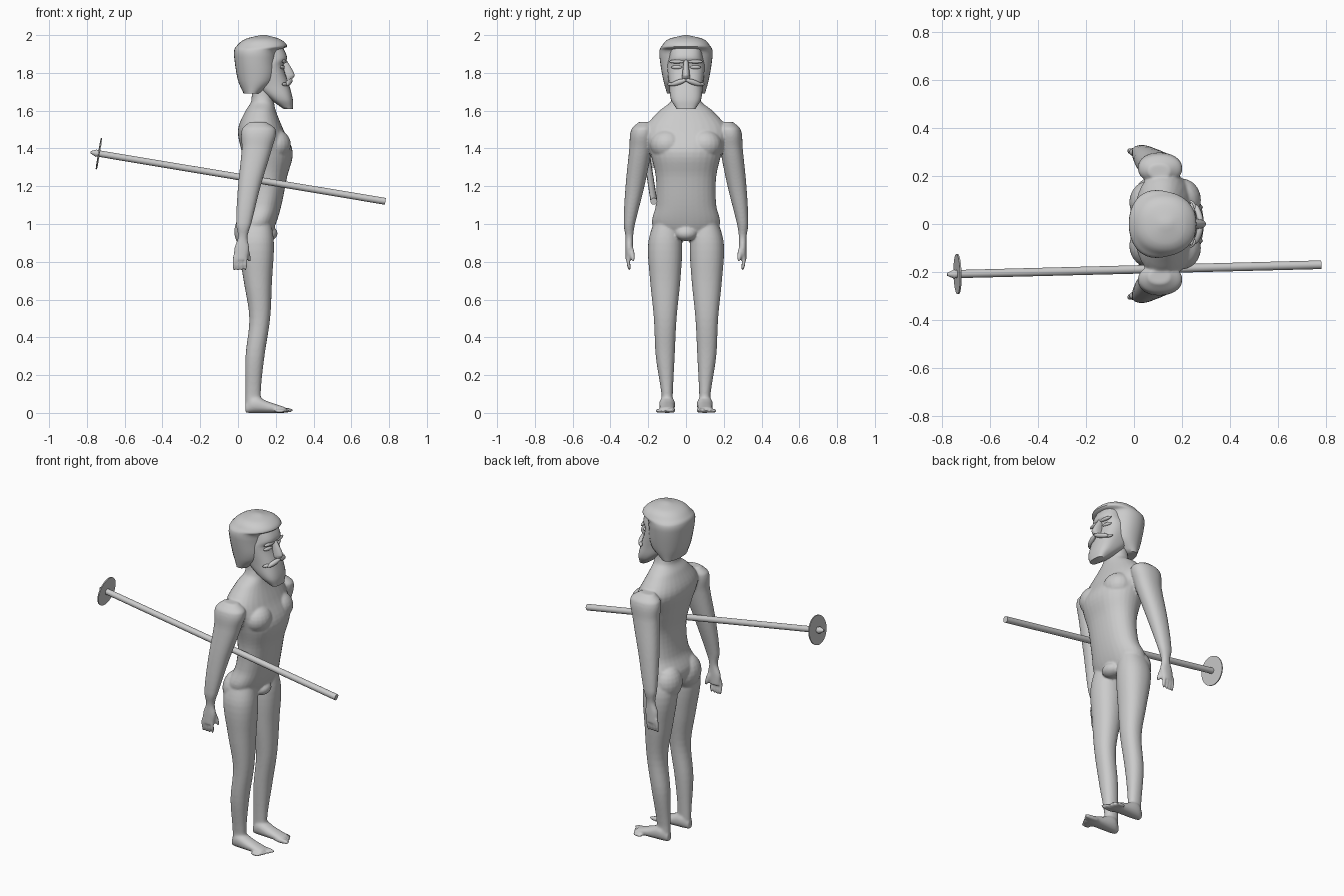
import bpy
import bmesh
from math import cos, sin, tau, radians
from mathutils import Matrix, Vector

cube = bpy.data.objects.get("Cube")
if cube:
    bpy.data.objects.remove(cube, do_unlink=True)

grey_colour = (.6, .6, .6, 1)
grey = bpy.data.materials.new("plain grey")
grey.use_nodes = True
grey.diffuse_color = grey_colour
grey.node_tree.nodes["Principled BSDF"].inputs["Base Color"].default_value = grey_colour


def flow(sections, steps=5):
    """Yield evenly spaced sections on a smooth curve through the given ones."""
    points = [Vector(section) for section in sections]
    slopes = []
    for i in range(len(points)):
        before = points[max(i - 1, 0)]
        after = points[min(i + 1, len(points) - 1)]
        slopes.append((after - before) / (after[0] - before[0]))
    for i in range(len(points) - 1):
        span = points[i + 1] - points[i]
        leave = slopes[i] * span[0] - span
        arrive = slopes[i + 1] * span[0] - span
        for step in range(steps):
            u = step / steps
            yield points[i] + span * u + u * (1 - u) * ((1 - u) * leave - u * arrive)
    yield points[-1]


def loft(bm, sections, side=1, lengthwise=False, power=2.2, sides=32):
    """Skin sections: position, back, front, half width, sideways centre.

    Lengthwise lofts run along x, with bottom and top in place of back and front."""
    rings = []
    for position, low, high, half, centre in flow(sections):
        ring = []
        for i in range(sides):
            c, s = cos(tau * i / sides), sin(tau * i / sides)
            # rounded-box cross-section
            k = (abs(c) ** power + abs(s) ** power) ** (-1 / power)
            depth = (low + high + c * k * (high - low)) / 2
            across = side * (centre + s * k * half)
            point = (position, across, depth) if lengthwise else (depth, across, position)
            ring.append(bm.verts.new(point))
        rings.append(ring)
    for ring, following in zip(rings, rings[1:]):
        for i in range(sides):
            bm.faces.new((ring[i - 1], ring[i], following[i], following[i - 1]))
    bm.faces.new(rings[0])
    bm.faces.new(rings[-1])


def centred(sections, centre=0):
    return [(*section, centre) for section in sections]


def ball(bm, placement, radii):
    bmesh.ops.create_uvsphere(bm, u_segments=20, v_segments=12, radius=1,
                              matrix=placement @ Matrix.Diagonal((*radii, 1)))


def aim(start, end):
    """Placement midway between two points with z along the line, and its length."""
    start, end = Vector(start), Vector(end)
    line = end - start
    turn = line.to_track_quat("Z", "Y").to_matrix().to_4x4()
    return Matrix.Translation((start + end) / 2) @ turn, line.length


def digit(bm, start, end, radius):
    """Rounded finger shape."""
    placement, length = aim(start, end)
    ball(bm, placement, (radius, radius, length / 2 + radius))


def rod(bm, start, end, start_radius, end_radius):
    placement, length = aim(start, end)
    bmesh.ops.create_cone(bm, cap_ends=True, segments=32, radius1=start_radius,
                          radius2=end_radius, depth=length, matrix=placement)


def finish(name, bm, angle=50):
    bmesh.ops.recalc_face_normals(bm, faces=bm.faces)
    mesh = bpy.data.meshes.new(name)
    bm.to_mesh(mesh)
    bm.free()
    mesh.materials.append(grey)
    obj = bpy.data.objects.new(name, mesh)
    bpy.context.collection.objects.link(obj)
    bpy.ops.object.select_all(action="DESELECT")
    obj.select_set(True)
    bpy.context.view_layer.objects.active = obj
    bpy.ops.object.shade_smooth_by_angle(angle=radians(angle))
    return obj


# Torso and neck
body = bmesh.new()
loft(body, centred([
    (.92, .03, .16, .13), (1, 0, .2, .18), (1.1, .04, .23, .16),
    (1.25, .05, .26, .16), (1.38, .02, .29, .19), (1.5, 0, .24, .22),
    (1.6, .04, .2, .14), (1.65, .07, .19, .08), (1.76, .07, .18, .07)]))
ball(body, Matrix.Translation((.16, 0, .95)), (.05, .06, .04))

for side in (1, -1):
    # Chest and buttock
    ball(body, Matrix.Translation((.2, side * .1, 1.42)), (.08, .09, .08))
    ball(body, Matrix.Translation((.06, side * .09, .96)), (.08, .09, .1))
    # Leg
    loft(body, [
        (1.04, .02, .17, .06, .1), (.9, 0, .19, .09, .11), (.7, .03, .18, .08, .11),
        (.5, .06, .17, .06, .11), (.3, .04, .14, .05, .11), (.1, .04, .12, .03, .1),
        (.04, .04, .13, .03, .1)], side)
    # Foot and toes, shortening outward
    loft(body, centred([
        (.04, 0, .05, .02), (.08, 0, .09, .04), (.16, 0, .06, .04), (.25, 0, .03, .04)],
        centre=.1), side, lengthwise=True)
    for i in range(5):
        across = side * (.07 + .02 * i)
        radius = .014 - .001 * i
        digit(body, (.2, across, radius), (.28 - .01 * i, across, radius), radius)
    # Arm and palm
    loft(body, [
        (1.54, .06, .15, .03, .22), (1.5, .02, .2, .06, .23), (1.4, .02, .18, .06, .24),
        (1.2, 0, .12, .05, .27), (1, -.01, .07, .03, .3), (.93, 0, .05, .02, .3),
        (.87, -.02, .06, .02, .3), (.81, -.02, .05, .02, .3)], side)
    # Fingers and thumb
    for i in range(4):
        along_palm = .02 * i - .02
        digit(body, (along_palm, side * .31, .83), (along_palm, side * .3, .76), .01)
    digit(body, (.04, side * .29, .88), (.06, side * .28, .81), .013)

skin = finish("body", body)
remesh = skin.modifiers.new("Blend", "REMESH")
remesh.mode = "VOXEL"
remesh.voxel_size = .006
remesh.use_smooth_shade = True
soften = skin.modifiers.new("Soften", "SMOOTH")
soften.factor = .5
soften.iterations = 6

# Face with bearded chin
face = bmesh.new()
loft(face, centred([
    (1.61, .24, .29, .05), (1.66, .17, .29, .08), (1.74, .08, .27, .09),
    (1.84, .05, .24, .1), (1.88, .05, .26, .09), (1.95, .07, .23, .08)]), power=2.7)
finish("face", face)

# Nose
nose = bmesh.new()
loft(nose, centred([(1.77, .22, .29, .02), (1.79, .22, .3, .02), (1.88, .22, .25, .01)]))
finish("nose", nose)

# Closed eyes, brows and moustache, mirrored across the face
features = {
    "eyelids": [((.24, .03, 1.83), (.23, .07, 1.83), .01)],
    "brows": [((.25, .02, 1.86), (.24, .08, 1.86), .01)],
    "moustache": [((.28, .01, 1.76), (.26, .07, 1.74), .014),
                  ((.26, .06, 1.74), (.24, .09, 1.74), .01)],
}
for name, pieces in features.items():
    feature = bmesh.new()
    for start, end, radius in pieces:
        for side in (1, -1):
            mirror = Vector((1, side, 1))
            digit(feature, mirror * Vector(start), mirror * Vector(end), radius)
    finish(name, feature)

# Hair cap, longer at the back and sides
hair = bmesh.new()
loft(hair, centred([
    (1.69, .03, .12, .1), (1.76, 0, .2, .12), (1.88, -.02, .21, .14),
    (1.92, -.02, .22, .14), (1.94, -.01, .26, .13), (1.98, .04, .22, .09),
    (2, .12, .15, .01)]))
finish("hair", hair)

# Pole with pointed tip and round basket
tip, handle = Vector((-.78, -.21, 1.38)), Vector((.78, -.17, 1.12))
collar = tip.lerp(handle, .02)
pole = bmesh.new()
rod(pole, collar, handle, .017, .018)
rod(pole, tip, collar, .006, .02)
finish("pole", pole)

basket = bmesh.new()
rod(basket, tip.lerp(handle, .026), tip.lerp(handle, .03), .084, .084)
finish("pole_basket", basket)
